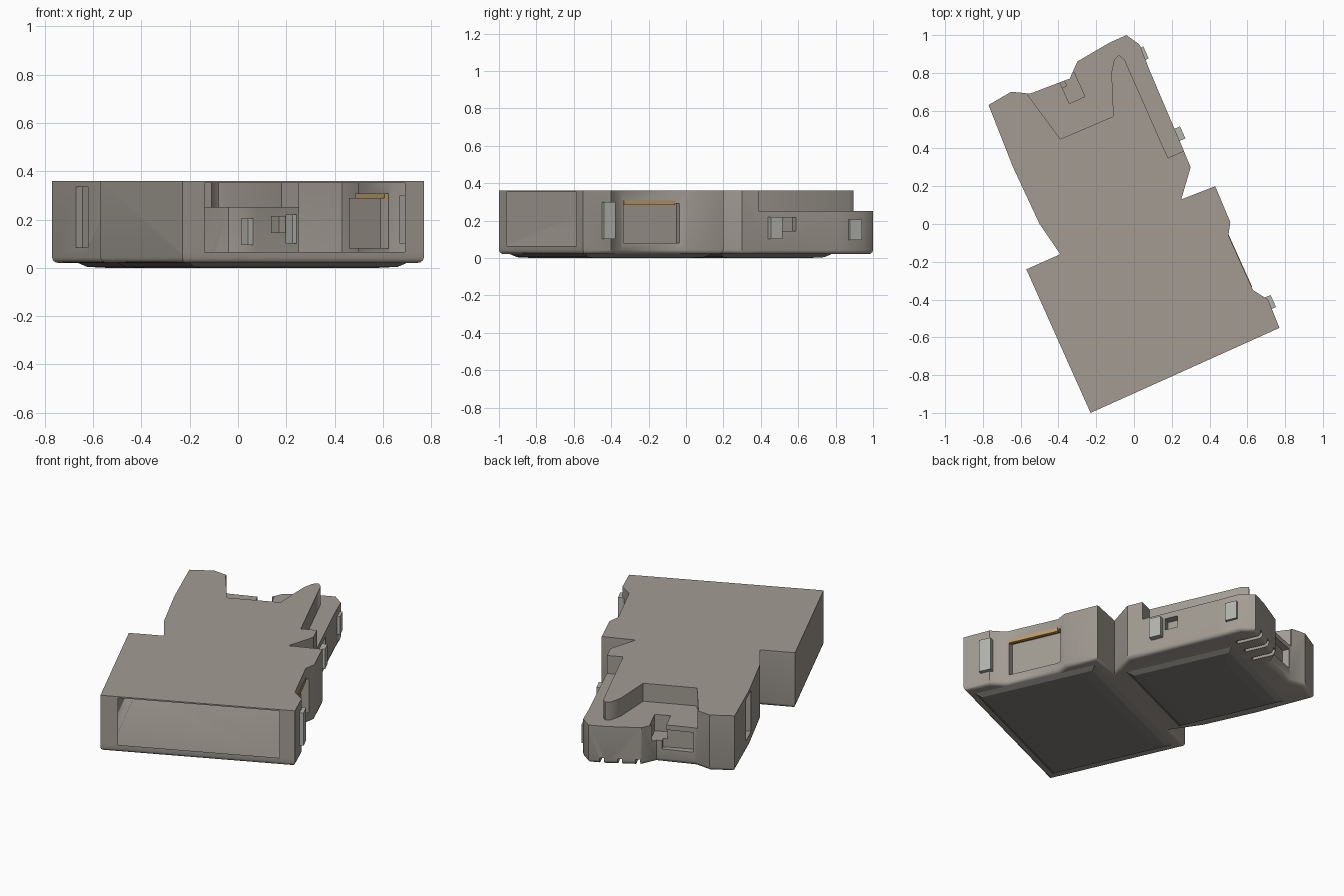
import bpy, bmesh
from mathutils import Vector, Matrix

if "Cube" in bpy.data.objects:
    bpy.data.objects.remove(bpy.data.objects["Cube"])


def material(name, rgb):
    m = bpy.data.materials.new(name)
    m.diffuse_color = (*rgb, 1)
    m.use_nodes = True
    m.node_tree.nodes["Principled BSDF"].inputs["Base Color"].default_value = m.diffuse_color
    return m


TAUPE = material("taupe_metal", (0.36, 0.33, 0.29))
DARK = material("dark_underside", (0.22, 0.21, 0.19))
SILVER = material("pale_clip", (0.45, 0.46, 0.42))
AMBER = material("amber_contact", (0.5, 0.33, 0.14))

U = Vector((1.0, 0.45, 0)).normalized()      # along the front edge
V = Vector((-U.y, U.x, 0))                   # along the length
F0 = Vector((-0.23, -1.0, 0))                # front left corner


def add_object(name, bm, mat=None):
    me = bpy.data.meshes.new(name)
    bm.to_mesh(me)
    bm.free()
    ob = bpy.data.objects.new(name, me)
    bpy.context.collection.objects.link(ob)
    if mat:
        me.materials.append(mat)
    return ob


def prism(name, pts, z0, z1, mat=None, bevel=0):
    bm = bmesh.new()
    f = bm.faces.new([bm.verts.new((x, y, z0)) for x, y in pts])
    up = bmesh.ops.extrude_face_region(bm, geom=[f])["geom"]
    for v in up:
        if isinstance(v, bmesh.types.BMVert):
            v.co.z = z1
    bmesh.ops.recalc_face_normals(bm, faces=bm.faces)
    if bevel:
        low = [e for e in bm.edges if all(abs(v.co.z - z0) < 1e-5 for v in e.verts)]
        bmesh.ops.bevel(bm, geom=low, offset=bevel, segments=3, profile=0.5,
                        affect='EDGES', clamp_overlap=True)
    return add_object(name, bm, mat)


def block(name, centre, size, mat=None):
    # box turned to match the housing
    bm = bmesh.new()
    rot = Matrix((U, V, (0, 0, 1))).transposed().to_4x4()
    bmesh.ops.create_cube(bm, size=1, matrix=Matrix.Translation(centre) @ rot
                          @ Matrix.Diagonal((*size, 1)))
    return add_object(name, bm, mat)


# full silhouette of the housing
outline = [(-0.23, -1.0), (0.77, -0.55), (0.71, -0.40), (0.63, -0.35), (0.50, -0.06),
           (0.51, 0.01), (0.43, 0.20), (0.25, 0.13), (0.30, 0.30), (0.25, 0.42),
           (0.08, 0.82), (0.03, 0.95), (-0.04, 1.0), (-0.13, 0.96), (-0.30, 0.86),
           (-0.34, 0.77), (-0.55, 0.69), (-0.65, 0.70), (-0.77, 0.63), (-0.64, 0.30),
           (-0.50, 0.0), (-0.39, -0.16), (-0.57, -0.24)]
body = prism("housing_shell", outline, 0.02, 0.36, TAUPE, 0.022)

# cutters: lowered rear deck around the tongue, side recess, slots, pockets
deck = [(-0.56, 0.68), (-0.39, 0.45), (-0.11, 0.57), (-0.12, 0.80), (-0.105, 0.87),
        (-0.08, 0.895), (-0.05, 0.87), (0.18, 0.35), (0.27, 0.39), (0.5, 0.49),
        (0.5, 1.2), (-0.57, 1.2)]
cutters = [
    prism("deck_cutter", deck, 0.25, 0.5),
    prism("side_recess_cutter", [(0.46, -0.05), (0.59, -0.345), (0.72, -0.30), (0.6, 0.0)],
          0.08, 0.29),
    block("rear_pocket_cutter", (-0.33, 0.72, 0.23), (0.09, 0.14, 0.16)),
    block("left_slot_cutter", (-0.645, 0.32, 0.21), (0.06, 0.13, 0.25)),
    block("rear_dent_cutter", (-0.46, 0.74, 0.16), (0.18, 0.10, 0.12)),
    block("right_slot_cutter", (0.19, 0.55, 0.18), (0.08, 0.08, 0.07)),
]
for i in range(3):
    cutters.append(block("bottom_slit_cutter",
                         Vector((-0.17, 0.86, 0.03)) + U * (i - 1) * 0.1, (0.025, 0.16, 0.05)))
for c in cutters:
    c.hide_render = True
    m = body.modifiers.new(c.name, 'BOOLEAN')
    m.operation, m.solver, m.object = 'DIFFERENCE', 'EXACT', c

bpy.context.view_layer.update()
dg = bpy.context.evaluated_depsgraph_get()
cut_mesh = bpy.data.meshes.new_from_object(body.evaluated_get(dg))
body.modifiers.clear()
body.data = cut_mesh
body.data.materials.clear()
body.data.materials.append(TAUPE)
for c in cutters:
    bpy.data.objects.remove(c)

# front mouth opening into the hollow shell
bm = bmesh.new()
bm.from_mesh(body.data)


def front_faces():
    return [f for f in bm.faces if f.normal.dot(-V) > 0.98
            and abs((f.calc_center_median() - F0).dot(V)) < 0.01]


lo, hi, zb, zt = 0.10, 1.01, 0.065, 0.352
for co, no in ((F0 + U * lo, U), (F0 + U * hi, U),
               (Vector((0, 0, zb)), Vector((0, 0, 1))), (Vector((0, 0, zt)), Vector((0, 0, 1)))):
    fs = front_faces()
    geom = set(fs)
    for f in fs:
        geom.update(f.edges)
        geom.update(f.verts)
    bmesh.ops.bisect_plane(bm, geom=list(geom), plane_co=co, plane_no=no)
mouth = []
for f in front_faces():
    c = f.calc_center_median()
    if lo < (c - F0).dot(U) < hi and zb < c.z < zt:
        mouth.append(f)
bmesh.ops.delete(bm, geom=mouth, context='FACES')
bm.to_mesh(body.data)
bm.free()
bpy.ops.object.select_all(action='DESELECT')
body.select_set(True)
bpy.context.view_layer.objects.active = body
bpy.ops.object.shade_smooth_by_angle(angle=0.6)


# shallow raised panels on the underside, open at the top
def bottom_panel(name, u0, u1, v0, v1):
    bm = bmesh.new()
    rings = []
    for z, d in ((0.021, 0), (0.004, 0.03), (0.0, 0.09)):
        rings.append([bm.verts.new(F0 + U * u + V * v + Vector((0, 0, z))) for u, v in
                      ((u0 + d, v0 + d), (u1 - d, v0 + d), (u1 - d, v1 - d), (u0 + d, v1 - d))])
    for a, b in zip(rings, rings[1:]):
        for i in range(4):
            j = (i + 1) % 4
            bm.faces.new((a[i], b[i], b[j], a[j]))
    bm.faces.new(rings[-1][::-1])
    bmesh.ops.recalc_face_normals(bm, faces=bm.faces)
    return add_object(name, bm, DARK)


bottom_panel("front_bottom_panel", 0.05, 1.04, 0.04, 0.78)
bottom_panel("rear_bottom_panel", 0.22, 0.89, 0.90, 1.55)

# small clips and the contact strip on the sides
block("front_side_clip", (0.71, -0.42, 0.20), (0.06, 0.07, 0.20), SILVER)
block("rear_side_clip", (0.235, 0.475, 0.16), (0.05, 0.07, 0.12), SILVER)
block("rear_corner_clip", (0.045, 0.90, 0.15), (0.04, 0.07, 0.11), SILVER)
block("contact_strip", (0.555, -0.20, 0.295), (0.02, 0.30, 0.025), AMBER)
